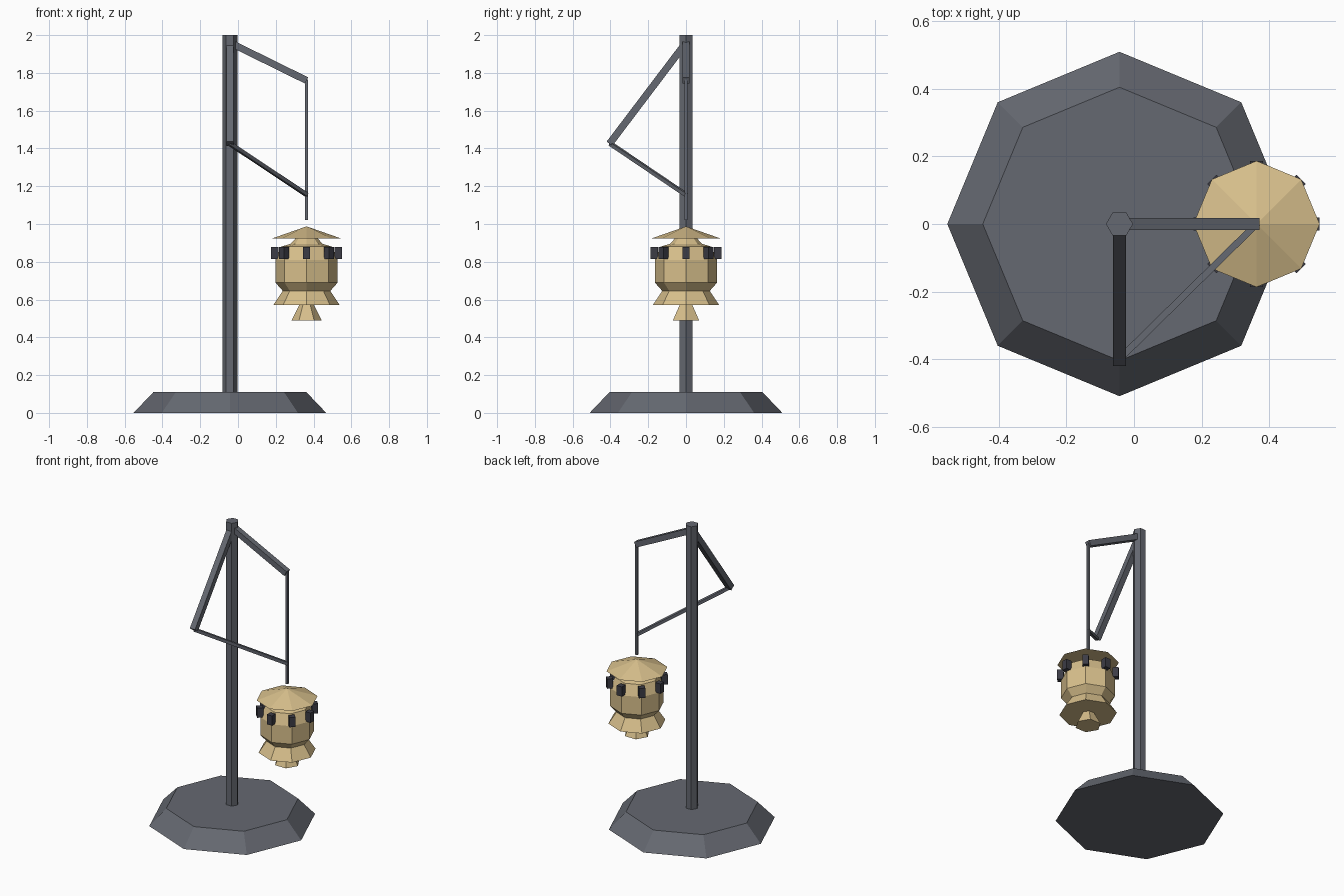
import bpy, math
from mathutils import Vector

if "Cube" in bpy.data.objects:
    bpy.data.objects.remove(bpy.data.objects["Cube"], do_unlink=True)


def material(name, colour):
    m = bpy.data.materials.new(name)
    m.use_nodes = True
    m.diffuse_color = (*colour, 1)
    m.node_tree.nodes["Principled BSDF"].inputs["Base Color"].default_value = (*colour, 1)
    return m


iron = material("iron grey", (0.13, 0.14, 0.165))
brass = material("pale brass", (0.68, 0.52, 0.26))
dark = material("dark slate", (0.045, 0.045, 0.06))


def lathe(name, x, sides, profile, mat):
    """Faceted solid from (radius, height) rings, first corner on +x."""
    verts = [(x + r * math.cos(math.tau * i / sides), r * math.sin(math.tau * i / sides), z)
             for r, z in profile for i in range(sides)]
    faces = [(k * sides + i, k * sides + (i + 1) % sides,
              (k + 1) * sides + (i + 1) % sides, (k + 1) * sides + i)
             for k in range(len(profile) - 1) for i in range(sides)]
    faces.append(tuple(reversed(range(sides))))
    faces.append(tuple(range(len(verts) - sides, len(verts))))
    mesh = bpy.data.meshes.new(name)
    mesh.from_pydata(verts, [], faces)
    mesh.materials.append(mat)
    obj = bpy.data.objects.new(name, mesh)
    bpy.context.collection.objects.link(obj)
    return obj


def box(name, centre, size, mat):
    bpy.ops.mesh.primitive_cube_add(size=1, location=centre)
    obj = bpy.context.object
    obj.name = name
    obj.scale = size
    obj.data.materials.append(mat)
    return obj


def bar(name, start, end, width):
    """Square bar between two points."""
    a, b = Vector(start), Vector(end)
    obj = box(name, (a + b) / 2, (width, width, (b - a).length), iron)
    obj.rotation_euler = (b - a).to_track_quat("Z", "Y").to_euler()
    return obj


POST, LAMP = -0.043, 0.363

# Stand
lathe("base", POST, 8, [(0.51, 0), (0.405, 0.11)], iron)
lathe("post", POST, 6, [(0.04, 0.1), (0.04, 2)], iron)

# Arms, brace and hanging rod
bar("side_arm", (POST, 0, 1.96), (LAMP, 0, 1.76), 0.037)
bar("front_arm", (POST, 0, 1.96), (POST, -0.405, 1.425), 0.038)
bar("brace", (POST, -0.4, 1.425), (LAMP, 0, 1.155), 0.02)
bar("hanging_rod", (LAMP, 0, 1.02), (LAMP, 0, 1.765), 0.015)

# Lantern
lathe("canopy", LAMP, 8, [(0.187, 0.922), (0.001, 0.987)], brass)
lathe("lantern_body", LAMP, 8,
      [(0.125, 0.645), (0.165, 0.69), (0.165, 0.81), (0.135, 0.88), (0.085, 0.895), (0.06, 0.922)], brass)
lathe("skirt", LAMP, 8, [(0.175, 0.572), (0.125, 0.647)], brass)
lathe("finial", LAMP, 6, [(0.08, 0.49), (0.037, 0.575)], brass)

# Ring of small blocks around the lantern
for i in range(8):
    a = math.tau * i / 8
    block = box(f"ring_block_{i + 1}", (LAMP + 0.168 * math.cos(a), 0.168 * math.sin(a), 0.847),
                (0.038, 0.038, 0.065), dark)
    block.rotation_euler.z = a
